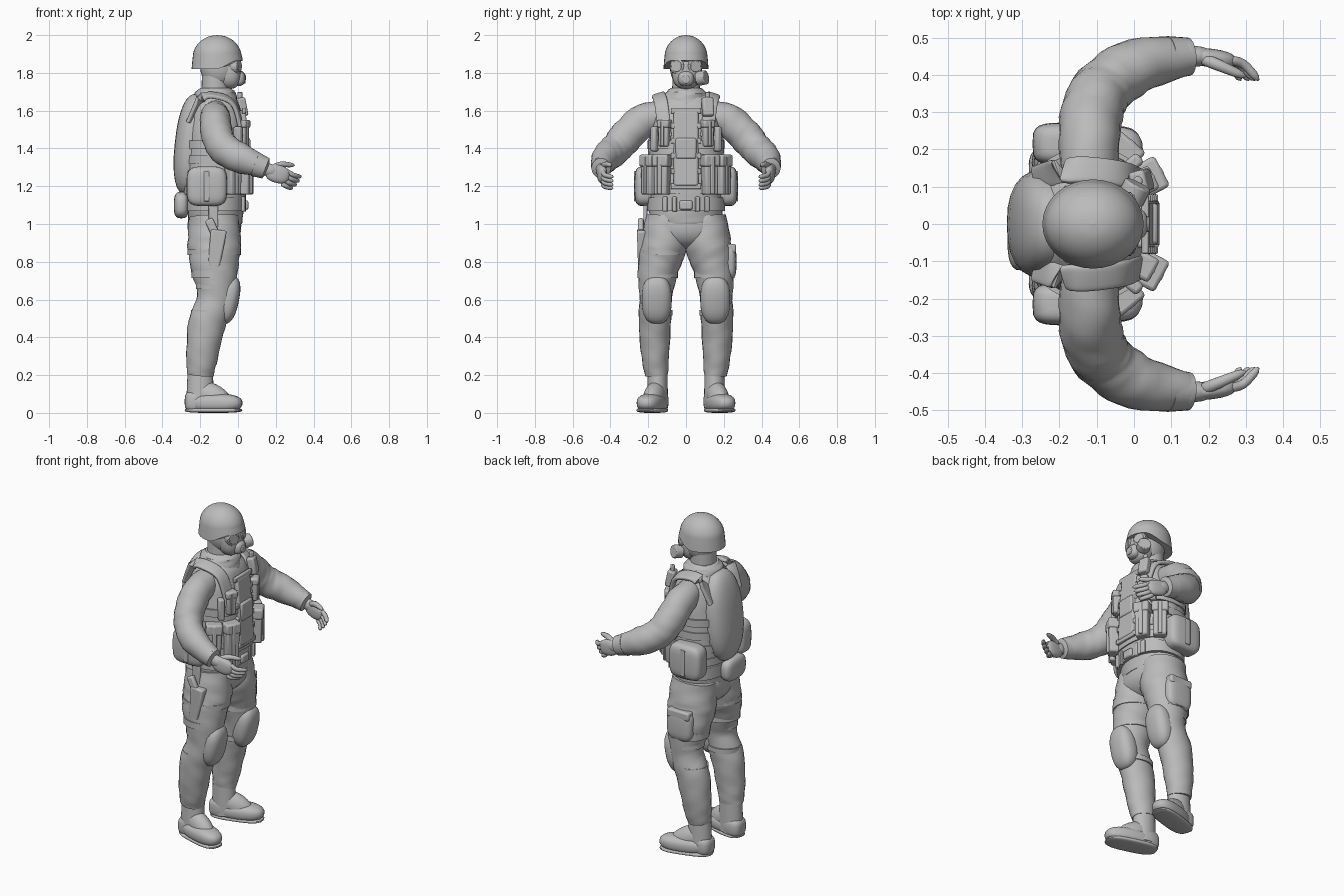
import bpy, bmesh, math
from mathutils import Vector, Matrix

cube = bpy.data.objects.get("Cube")
if cube:
    bpy.data.objects.remove(cube, do_unlink=True)

GREY = (.5, .5, .5, 1)
grey = bpy.data.materials.new("plain grey")
grey.use_nodes = True
grey.diffuse_color = GREY
grey.node_tree.nodes["Principled BSDF"].inputs["Base Color"].default_value = GREY
FORWARD, UP = Vector((1, 0, 0)), Vector((0, 0, 1))
BODY = -.12  # depth of the body's upright axis
SIDES = (("left", 1), ("right", -1))
parts = []


def finish(name, bm, bevel=0):
    bmesh.ops.recalc_face_normals(bm, faces=bm.faces)
    mesh = bpy.data.meshes.new(name)
    bm.to_mesh(mesh)
    bm.free()
    mesh.materials.append(grey)
    part = bpy.data.objects.new(name, mesh)
    bpy.context.collection.objects.link(part)
    if bevel:
        modifier = part.modifiers.new("Bevel", 'BEVEL')
        modifier.width, modifier.segments = bevel, 2
        modifier.limit_method = 'ANGLE'
    parts.append(part)


def power_of(value, exponent):
    return math.copysign(abs(value) ** exponent, value)


def spline(points, t):
    """Smooth curve through the points."""
    i = min(int(t), len(points) - 2)
    f = t - i
    last = len(points) - 1
    a, b, c, d = (Vector(points[max(0, min(last, i + step))]) for step in (-1, 0, 1, 2))
    return b + f / 2 * (c - a + f * (2 * a - 5 * b + 4 * c - d + f * (3 * (b - c) + d - a)))


def loft(name, points, side=1, flat=1, up=FORWARD, power=2, sides=24, steps=5, fold=0, blunt=0, shape=None):
    """Tube through (x, y, z, radius) with cloth folds and rounded ends."""
    bm = bmesh.new()
    last = (len(points) - 1) * steps
    path = [spline(points, k / steps) for k in range(last + 1)]
    rings = []
    for k, point in enumerate(path):
        ahead, behind = path[min(k + 1, last)], path[max(k - 1, 0)]
        along = Vector((ahead - behind)[:3]).normalized()
        u = (up - along * up.dot(along)).normalized()
        v = along.cross(u) * flat
        radius = max(point[3], .001)
        if blunt:
            radius *= math.sin(min(1, (min(k, last - k) + .2) / blunt) * math.pi / 2)
        ring = []
        for j in range(sides):
            angle = math.tau * j / sides
            crease = 1 + fold * (math.sin(k * 1.3 + 2 * angle) + math.sin(k * 2 - 3 * angle))
            co = Vector(point[:3]) + radius * crease * (
                u * power_of(math.cos(angle), 2 / power) + v * power_of(math.sin(angle), 2 / power))
            if shape:
                co = shape(co)
            ring.append(bm.verts.new((co.x, co.y * side, co.z)))
        rings.append(ring)
    for ring, following in zip(rings, rings[1:]):
        for j in range(sides):
            k = (j + 1) % sides
            bm.faces.new((ring[j], ring[k], following[k], following[j]))
    bm.faces.new(rings[0])
    bm.faces.new(rings[-1])
    finish(name, bm)


def band(name, x, y, z, radius, height, **options):
    loft(name, [(x, y, z - height / 2, radius), (x, y, z + height / 2, radius)], steps=1, **options)


def place(bm, at, side, turn, tilt):
    spin = Matrix.Rotation(math.radians(turn * side), 4, 'Z')
    lean = Matrix.Rotation(math.radians(tilt), 4, 'Y')
    bm.transform(Matrix.Translation((at[0], at[1] * side, at[2])) @ spin @ lean)


def blob(name, at, size, side=1, turn=0, tilt=0, power=2):
    """Ellipsoid that grows boxier with a higher power."""
    bm = bmesh.new()
    bmesh.ops.create_uvsphere(bm, u_segments=24, v_segments=16, radius=1)
    for vert in bm.verts:
        wide = math.hypot(vert.co.x, vert.co.y)
        level = power_of(wide, 2 / power)
        for axis in range(3):
            value = vert.co[axis]
            if axis < 2:
                value = power_of(value / max(wide, .001), 2 / power) * level
            else:
                value = power_of(value, 2 / power)
            vert.co[axis] = value * size[axis] / 2
    place(bm, at, side, turn, tilt)
    finish(name, bm)


def box(name, at, size, side=1, turn=0, tilt=0, bevel=.01, taper=1):
    """Bevelled block, narrowed at the bottom by the taper."""
    bm = bmesh.new()
    bmesh.ops.create_cube(bm, size=1)
    for vert in bm.verts:
        narrow = taper if vert.co.z < 0 else 1
        vert.co = Vector((vert.co.x * size[0] * narrow, vert.co.y * size[1] * narrow, vert.co.z * size[2]))
    place(bm, at, side, turn, tilt)
    finish(name, bm, bevel)


def disc(name, at, axis, radius, depth, bevel=.005):
    bm = bmesh.new()
    bmesh.ops.create_cone(bm, cap_ends=True, segments=20, radius1=radius, radius2=radius, depth=depth)
    aim = Vector(axis).to_track_quat('Z', 'Y').to_matrix().to_4x4()
    bm.transform(Matrix.Translation(at) @ aim)
    finish(name, bm, bevel)


def pouch(name, angle, z, size, side, reach=1):
    """Pouch with flap and strap, set round the vest at an angle from the front."""
    around = math.radians(angle)
    x, y = BODY + .2 * reach * math.cos(around), .22 * reach * math.sin(around)
    deep, wide, tall = size
    turn = angle * .8
    box(name, (x, y, z), size, side, turn, taper=.93)
    box(name + "_flap", (x, y, z + tall * .36), (deep * 1.2, wide * 1.15, tall * .3), side, turn)
    box(name + "_strap", (x, y, z), (deep * 1.25, wide * .3, tall * .96), side, turn, bevel=.005)


# Torso, vest and belt
loft("torso", [(BODY, 0, 1, .14), (BODY, 0, 1.1, .15), (BODY, 0, 1.5, .15), (BODY, 0, 1.65, .11),
               (BODY, 0, 1.7, .08)], flat=1.3, fold=.01)
blob("hips", (-.125, 0, .99), (.285, .39, .25), power=2.3)
loft("vest", [(BODY, 0, 1.12, .16), (BODY, 0, 1.3, .165), (BODY, 0, 1.5, .155), (BODY, 0, 1.62, .13),
              (BODY, 0, 1.67, .1)], flat=1.2, power=2.5, sides=32, fold=.005)
for i, z in enumerate((1.18, 1.26, 1.34, 1.42)):
    band(f"vest_webbing_{i}", BODY, 0, z, .17, .045, flat=1.2, power=2.5, sides=32)
band("belt", BODY, 0, 1.105, .162, .07, flat=1.27, power=2.3, sides=32)
box("buckle", (.04, 0, 1.1), (.03, .07, .05))
for i, y in enumerate((-.11, -.06, .06, .11)):
    box(f"belt_loop_{i}", (.038 - abs(y) * .1, y, 1.105), (.02, .025, .08), turn=y * 150, bevel=.005)
loft("collar", [(BODY, 0, 1.63, .12), (BODY, 0, 1.69, .11), (BODY, 0, 1.72, .08)], fold=.02)
loft("neck", [(BODY, 0, 1.66, .075), (BODY, 0, 1.82, .07)])

# Packs on the back
blob("back_pack", (-.245, 0, 1.42), (.18, .29, .54), tilt=6, power=2.4)
blob("rear_belt_pouch", (-.3, -.03, 1.1), (.08, .19, .14), power=3)

# Front panel
box("chest_panel", (.03, 0, 1.4), (.05, .13, .4), tilt=-4)
box("chest_pouch", (.05, 0, 1.4), (.03, .11, .11))
for i in range(6):
    z = 1.2 + i * .08
    box(f"panel_strap_{i}", (.055 - i * .005, 0, z), (.02, .16, .03), bevel=.005)

for label, side in SIDES:
    # Shoulder straps and pouches
    loft(label + "_shoulder_strap", [(.025, .11, 1.46, .012), (-.02, .13, 1.63, .012), (BODY, .145, 1.68, .012),
         (-.2, .14, 1.66, .012), (-.26, .12, 1.54, .012)], side, flat=3, up=Vector((.7, .2, .6)), power=4)
    pouch(label + "_inner_magazine_pouch", 35, 1.26, (.06, .08, .21), side)
    pouch(label + "_outer_magazine_pouch", 62, 1.26, (.06, .08, .21), side)
    pouch(label + "_chest_pouch", 35, 1.48, (.05, .06, .14), side, reach=.9)
    box(label + "_chest_tool", (0, .165, 1.45), (.045, .035, .13), side, turn=40)
    blob(label + "_hip_pouch", (-.165, .215, 1.2), (.215, .115, .21), side, power=4)
    box(label + "_hip_pouch_strap", (-.165, .27, 1.2), (.03, .01, .16), side, bevel=.004)

    # Sleeve and cuff
    loft(label + "_sleeve", [(BODY, .1, 1.58, .075), (BODY, .22, 1.55, .088), (-.11, .31, 1.47, .09),
         (-.075, .37, 1.4, .086), (.01, .425, 1.35, .08), (.14, .45, 1.3, .055)], side, flat=.93, up=UP, fold=.018)
    loft(label + "_cuff", [(.08, .445, 1.32, .067), (.16, .45, 1.29, .055)], side, flat=.9, up=UP, blunt=1)

    # Hand with curled fingers
    blob(label + "_wrist", (.165, .45, 1.285), (.1, .055, .07), side, tilt=15)
    blob(label + "_palm", (.21, .445, 1.265), (.13, .05, .095), side, turn=-8, tilt=15, power=2.5)
    for i in range(4):
        z = 1.285 - i * .023
        x = .25 - i * .007
        reach = .085 - i * i * .003
        drop = z - reach * .3
        loft(f"{label}_finger_{i}", [(x, .44, z, .013), (x + reach * .5, .43, drop, .013),
             (x + reach, .385, drop - .01, .011)], side, up=UP, sides=10, blunt=2)
    loft(label + "_thumb", [(.18, .445, 1.295, .017), (.23, .425, 1.315, .016), (.3, .395, 1.31, .011)],
         side, up=UP, sides=10, blunt=2)

    # Trouser leg
    loft(label + "_trouser_leg", [(-.13, .1, 1.04, .13), (-.125, .115, .9, .142), (-.125, .145, .78, .128),
         (-.115, .16, .62, .1), (-.165, .165, .47, .098), (-.19, .163, .3, .084), (-.2, .155, .2, .07)],
         side, flat=.87, fold=.015)
    band(label + "_thigh_hem", -.125, .15, .735, .12, .04, side=side, flat=.9)

    # Knee pad
    blob(label + "_knee_pad", (-.055, .155, .6), (.12, .16, .26), side, tilt=12, power=2.5)
    for height, x, z in (("upper", BODY, .67), ("lower", -.145, .53)):
        band(f"{label}_{height}_knee_strap", x, .16, z, .103, .03, side=side, flat=.87)

    # Boot
    loft(label + "_boot_shaft", [(-.2, .152, .03, .075), (-.2, .15, .24, .066)], side, flat=.77)
    blob(label + "_boot_instep", (-.14, .168, .085), (.25, .11, .14), side, turn=16, tilt=27)
    blob(label + "_boot_foot", (-.12, .18, .052), (.295, .135, .1), side, turn=16, power=2.5)
    blob(label + "_boot_heel", (-.22, .15, .06), (.125, .115, .118), side, power=3)
    blob(label + "_boot_sole", (-.13, .178, .014), (.31, .13, .028), side, turn=16, power=3)

# Holster on the right thigh, cargo pocket on the left
box("holster", (-.115, -.235, .87), (.085, .05, .2), tilt=8, taper=.75)
box("pistol_grip", (-.135, -.24, .98), (.045, .03, .1), tilt=-25)
box("holster_hanger", (-.13, -.215, 1.03), (.05, .02, .14), bevel=.006)
band("holster_strap", -.125, -.127, .85, .142, .03, flat=.86)
blob("cargo_pocket", (-.125, .222, .8), (.17, .09, .19), power=3.5)
box("cargo_pocket_flap", (-.125, .235, .87), (.15, .06, .05))
box("shoulder_radio", (.02, .115, 1.62), (.045, .06, .1), turn=15, tilt=-12)
disc("radio_knob", (.01, .115, 1.68), UP, .013, .04)


def raise_brim(co):
    """Lift the helmet edge over the face."""
    low = max(0, min(1, (1.9 - co.z) / .08))
    front = max(0, min(1, (co.x + .1) / .08))
    return co + UP * low * front * .045


# Head and helmet
blob("head", (-.1, 0, 1.83), (.2, .17, .23))
dome = [(-.11, 0, 1.88 + .12 * math.sin(a), .13 * math.cos(a)) for a in (math.pi * k / 10 for k in range(6))]
loft("helmet", [(-.11, 0, 1.82, .136)] + dome, flat=.88, sides=32, shape=raise_brim)

# Gas mask
blob("mask_face", (-.045, 0, 1.805), (.125, .15, .18), power=2.5)
blob("mask_snout", (0, 0, 1.77), (.075, .085, .08), power=2.5)
disc("mask_valve", (.033, 0, 1.765), FORWARD, .022, .016)
for label, side in SIDES:
    gaze = (1, .4 * side, 0)
    disc(label + "_eyepiece", (-.012, .043 * side, 1.835), gaze, .04, .04)
    disc(label + "_lens", (.006, .05 * side, 1.835), gaze, .03, .01, bevel=.003)
disc("mask_filter", (0, .085, 1.773), (.5, 1, .2), .038, .05)
disc("filter_mount", (-.02, .05, 1.768), (.5, 1, .2), .025, .04)

# Smooth shading with sharp edges kept
bpy.ops.object.select_all(action='DESELECT')
for part in parts:
    part.select_set(True)
bpy.context.view_layer.objects.active = parts[0]
bpy.ops.object.shade_smooth_by_angle(angle=math.radians(40))
